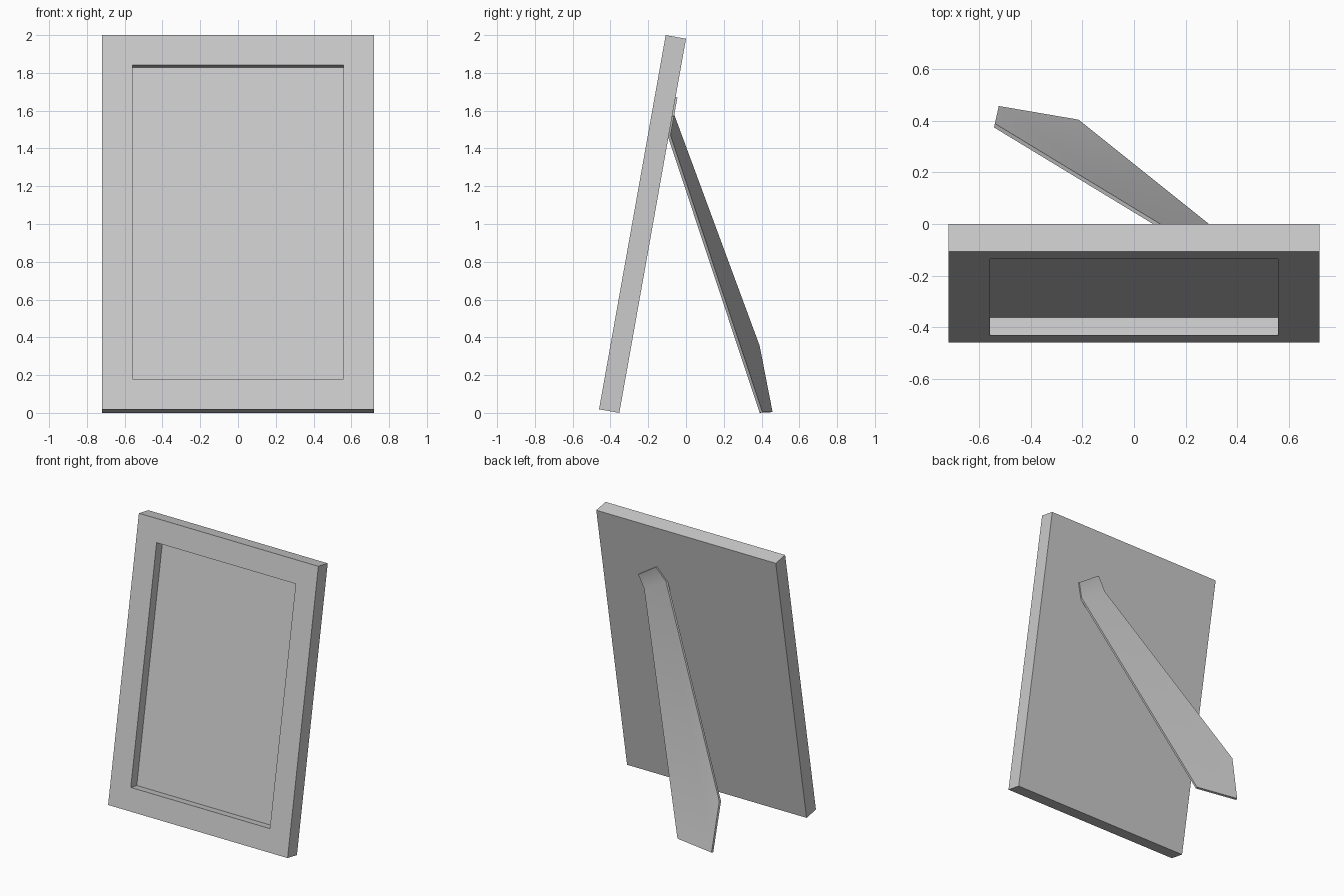
import bpy, bmesh, math
from mathutils import Matrix, Vector

if "Cube" in bpy.data.objects:
    bpy.data.objects.remove(bpy.data.objects["Cube"])

TILT = math.radians(10.1)
WIDTH, HEIGHT, THICK = 1.44, 2.012, 0.109
BORDER, RECESS = 0.162, 0.07
BACK_Y = -0.353  # bottom back edge of the frame


def finish(name, bm):
    bmesh.ops.recalc_face_normals(bm, faces=bm.faces[:])
    mesh = bpy.data.meshes.new(name)
    bm.to_mesh(mesh)
    bm.free()
    ob = bpy.data.objects.new(name, mesh)
    bpy.context.collection.objects.link(ob)
    return ob


# Frame: leaning slab with a recessed picture area
bm = bmesh.new()
bmesh.ops.create_cube(bm, size=1, matrix=Matrix.Translation((0, -THICK / 2, HEIGHT / 2))
                      @ Matrix.Diagonal((WIDTH, THICK, HEIGHT, 1)))
bm.normal_update()
front = min(bm.faces, key=lambda f: f.calc_center_median().y)
bmesh.ops.inset_region(bm, faces=[front], thickness=BORDER, use_even_offset=True)
panel = bmesh.ops.extrude_discrete_faces(bm, faces=[front])["faces"]
bmesh.ops.translate(bm, verts=panel[0].verts[:], vec=(0, RECESS, 0))
bm.transform(Matrix.Translation((0, BACK_Y, 0)) @ Matrix.Rotation(-TILT, 4, 'X'))
finish("picture_frame", bm)


# Easel stand: skewed flat leg, folded at the hinge onto the frame back
def on_back(x, z):
    return (x, BACK_Y + z * math.tan(TILT) + 0.01, z)


points = [(-0.215, 0.405, 0.004), (-0.525, 0.458, 0.006), (-0.54, 0.39, 0.355),
          on_back(0.204, 1.578), on_back(0.393, 1.469),
          on_back(0.428, 1.568), on_back(0.273, 1.67)]
bm = bmesh.new()
v = [bm.verts.new(p) for p in points]
leg = bm.faces.new(v[:5])
flap = bm.faces.new([v[4], v[3], v[6], v[5]])
bmesh.ops.recalc_face_normals(bm, faces=bm.faces[:])
leg.normal_update()
if leg.normal.y < 0:
    bmesh.ops.reverse_faces(bm, faces=bm.faces[:])
mesh = bpy.data.meshes.new("easel_leg")
bm.to_mesh(mesh)
bm.free()
stand = bpy.data.objects.new("easel_leg", mesh)
bpy.context.collection.objects.link(stand)
solid = stand.modifiers.new("thickness", 'SOLIDIFY')
solid.thickness = 0.016
solid.offset = -1

# Soft fold at the hinge, sharp rim
bpy.context.view_layer.objects.active = stand
stand.select_set(True)
bpy.ops.object.modifier_apply(modifier="thickness")
bpy.ops.object.shade_smooth_by_angle(angle=math.radians(35))
